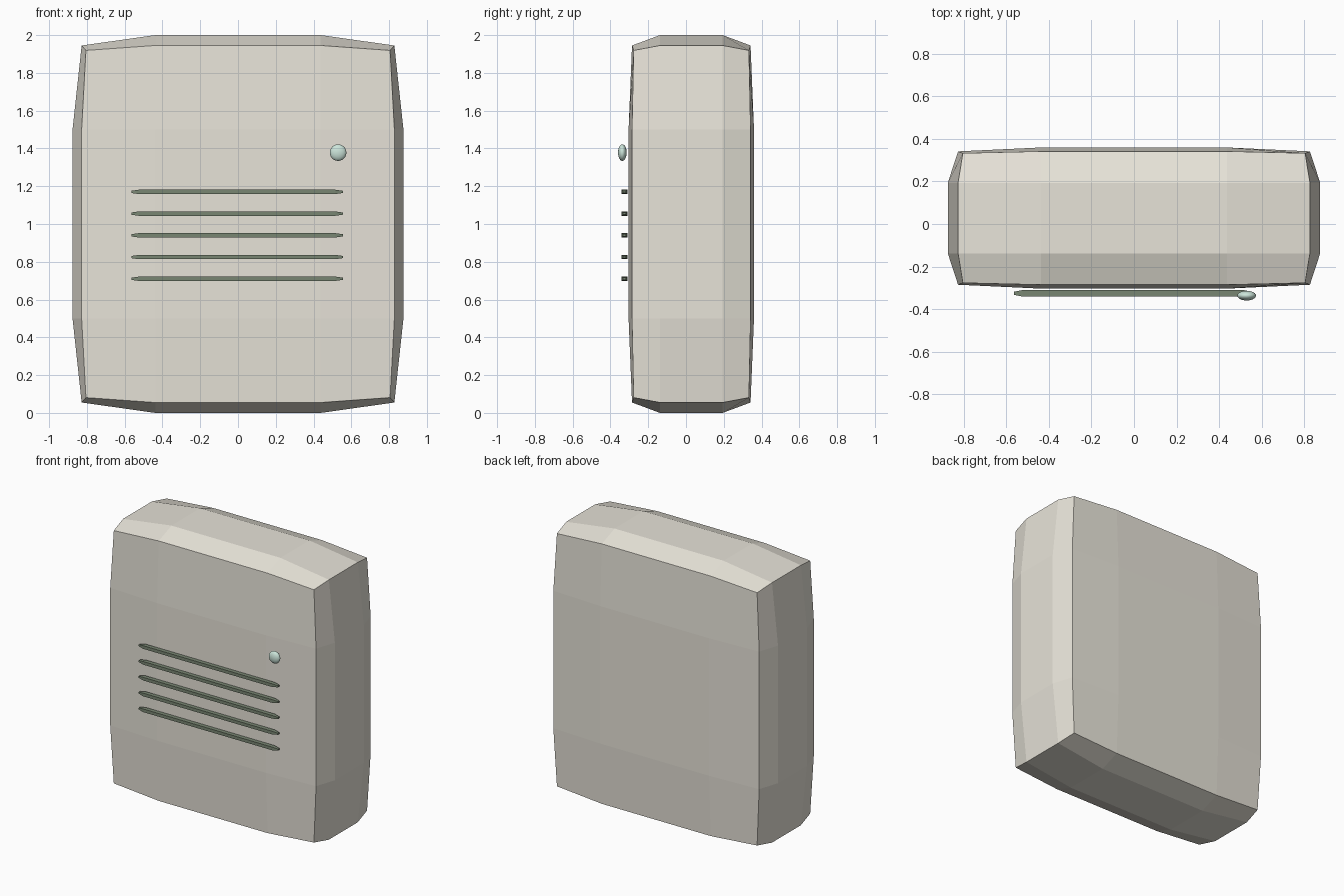
import bpy, bmesh
from itertools import product

if "Cube" in bpy.data.objects:
    bpy.data.objects.remove(bpy.data.objects["Cube"])


def material(name, rgb):
    m = bpy.data.materials.new(name)
    m.diffuse_color = (*rgb, 1)
    m.use_nodes = True
    m.node_tree.nodes["Principled BSDF"].inputs["Base Color"].default_value = m.diffuse_color
    return m


def add_object(name, bm, mat):
    bmesh.ops.recalc_face_normals(bm, faces=bm.faces)
    me = bpy.data.meshes.new(name)
    bm.to_mesh(me)
    bm.free()
    me.materials.append(mat)
    ob = bpy.data.objects.new(name, me)
    bpy.context.collection.objects.link(ob)
    return ob


cream = material("cream_plastic", (0.80, 0.77, 0.69))
dark = material("dark_green", (0.19, 0.24, 0.17))
mint = material("mint_lamp", (0.60, 0.78, 0.70))

# Housing: pillowed box, 3x3 quads per side, edges and corners pulled in
HALF = (0.876, 0.332, 1.0)
CENTRE = (0, 0.028, 1.0)
PULL = {1: 1.0, 2: 0.945, 3: 0.919}
LEVELS = (-1, -0.5, 0.5, 1)
bm = bmesh.new()
verts = {}
for key in product(range(4), repeat=3):
    outer = sum(i in (0, 3) for i in key)
    if outer:
        verts[key] = bm.verts.new([
            c + h * LEVELS[i] * (PULL[outer] if i in (0, 3) else 1)
            for c, h, i in zip(CENTRE, HALF, key)])
for axis, side, a, b in product(range(3), (0, 3), range(3), range(3)):
    quad = []
    for da, db in ((0, 0), (1, 0), (1, 1), (0, 1)):
        key = [a + da, b + db]
        key.insert(axis, side)
        quad.append(verts[tuple(key)])
    bm.faces.new(quad)
add_object("housing", bm, cream)

# Grille slats: thin bars with tapered ends
STATIONS = ((-0.565, 0.5), (-0.525, 1), (0.515, 1), (0.555, 0.5))
for n in range(5):
    z = 0.71 + 0.115 * n
    bm = bmesh.new()
    rings = [[bm.verts.new((x, -0.326 + 0.015 * s * u, z + 0.0115 * s * v))
              for u, v in ((-1, -1), (1, -1), (1, 1), (-1, 1))]
             for x, s in STATIONS]
    for r0, r1 in zip(rings, rings[1:]):
        for i in range(4):
            j = (i + 1) % 4
            bm.faces.new((r0[i], r0[j], r1[j], r1[i]))
    bm.faces.new(rings[0])
    bm.faces.new(rings[-1])
    add_object(f"grille_slat_{n + 1}", bm, dark)

# Indicator lamp: flattened ball
bm = bmesh.new()
bmesh.ops.create_uvsphere(bm, u_segments=24, v_segments=12, radius=1)
bmesh.ops.scale(bm, vec=(0.044, 0.023, 0.044), verts=bm.verts)
bmesh.ops.translate(bm, vec=(0.53, -0.337, 1.378), verts=bm.verts)
lamp = add_object("indicator_lamp", bm, mint)
lamp.data.shade_smooth()
